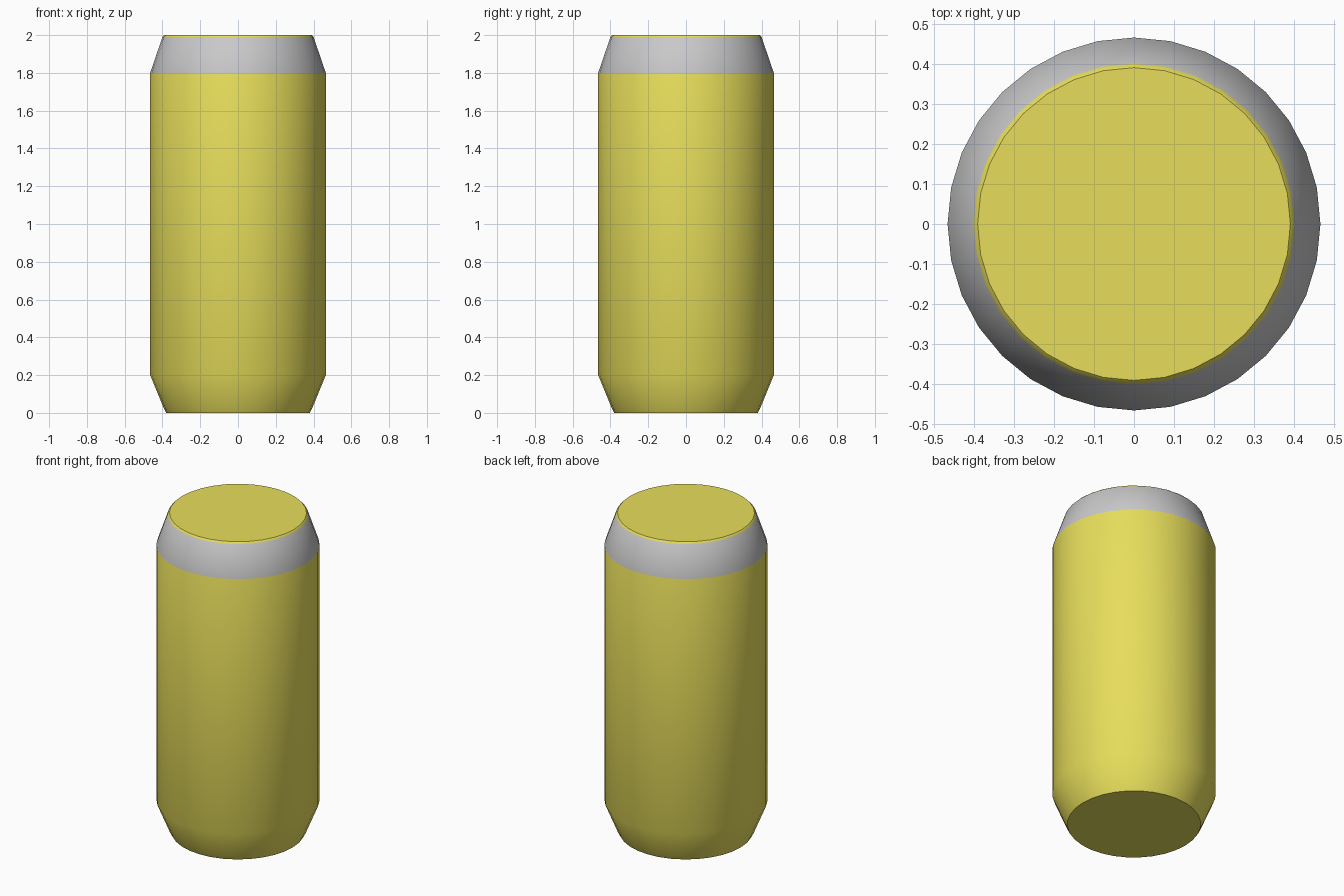
import bpy
import bmesh
import math

cube = bpy.data.objects.get("Cube")
if cube:
    bpy.data.objects.remove(cube, do_unlink=True)


def flat_colour(name, rgb):
    mat = bpy.data.materials.new(name)
    mat.use_nodes = True
    mat.diffuse_color = (*rgb, 1)
    shader = next(n for n in mat.node_tree.nodes if n.type == 'BSDF_PRINCIPLED')
    shader.inputs["Base Color"].default_value = (*rgb, 1)
    return mat


yellow = flat_colour("yellow", (0.8, 0.73, 0.105))
silver = flat_colour("silver", (0.58, 0.58, 0.59))

SIDES = 32
# Can outline from base to lid: (radius, height)
profile = [(0.38, 0.0), (0.393, 0.025), (0.465, 0.2),
           (0.465, 1.8), (0.40, 1.99), (0.39, 2.0)]

# Stack one ring of vertices per outline point
bm = bmesh.new()
rings = []
for radius, height in profile:
    angles = [2 * math.pi * i / SIDES for i in range(SIDES)]
    rings.append([bm.verts.new((radius * math.cos(a), radius * math.sin(a), height))
                  for a in angles])

# Walls, with the sloping shoulder in silver
for level, (low, high) in enumerate(zip(rings, rings[1:])):
    for i in range(SIDES):
        j = (i + 1) % SIDES
        face = bm.faces.new((low[i], low[j], high[j], high[i]))
        face.material_index = 1 if profile[level][1] == 1.8 else 0

# Flat base and lid
bm.faces.new(rings[0][::-1])
bm.faces.new(rings[-1])

mesh = bpy.data.meshes.new("can_body")
bm.to_mesh(mesh)
bm.free()
mesh.materials.append(yellow)
mesh.materials.append(silver)
can = bpy.data.objects.new("can_body", mesh)
bpy.context.collection.objects.link(can)

# Smooth walls, crisp rims
bpy.ops.object.select_all(action='DESELECT')
can.select_set(True)
bpy.context.view_layer.objects.active = can
bpy.ops.object.shade_smooth_by_angle(angle=math.radians(35))
